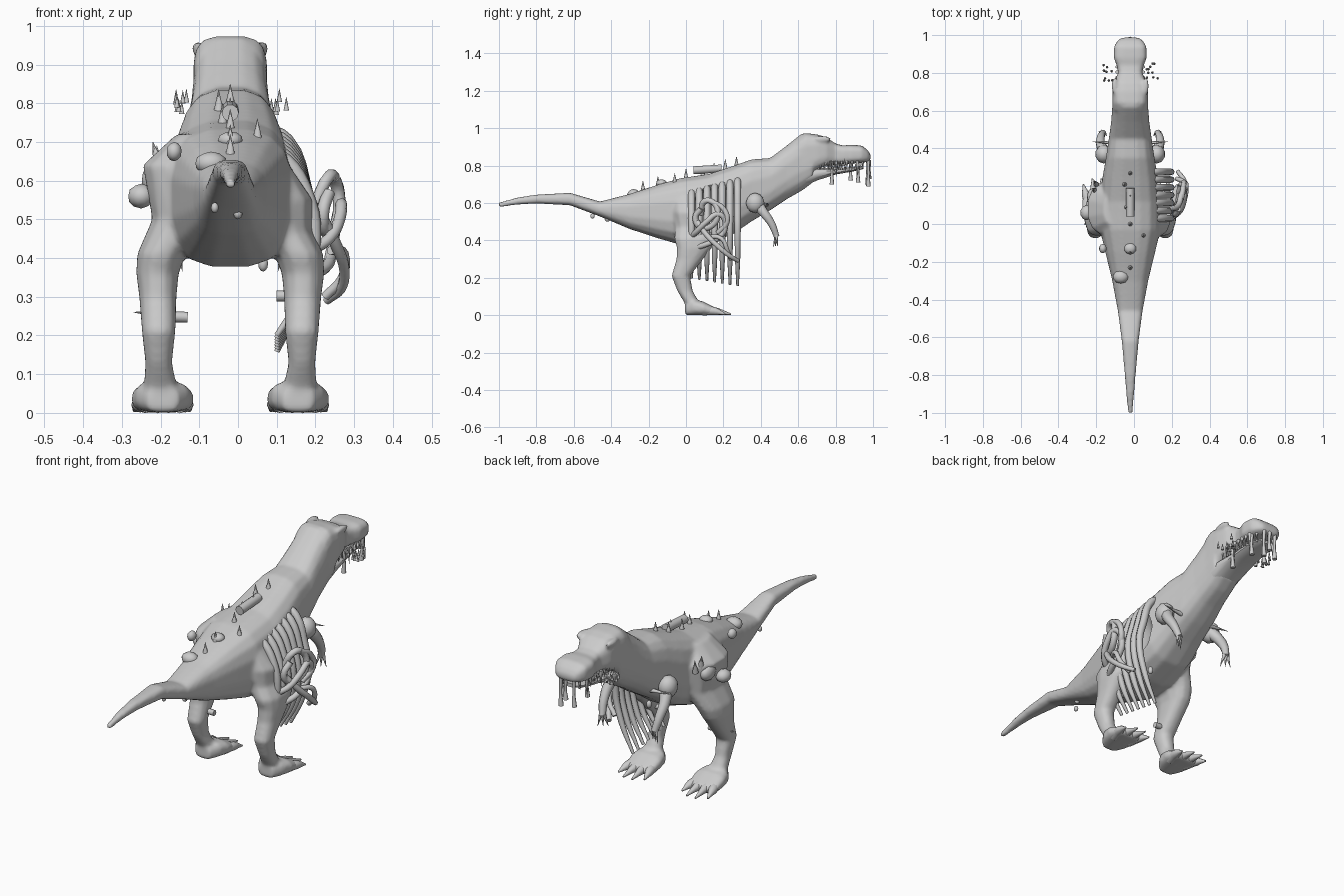
import bpy, bmesh, math, random
from mathutils import Vector

if "Cube" in bpy.data.objects:
    bpy.data.objects.remove(bpy.data.objects["Cube"])

random.seed(4)
CX = -0.02  # the body's middle line
hide = bpy.data.materials.new("grey hide")
hide.diffuse_color = (0.6, 0.6, 0.6, 1)
hide.use_nodes = True
hide.node_tree.nodes["Principled BSDF"].inputs["Base Color"].default_value = hide.diffuse_color


def finish(ob, angle=50):
    ob.data.materials.clear()
    ob.data.materials.append(hide)
    bpy.ops.object.select_all(action='DESELECT')
    ob.select_set(True)
    bpy.context.view_layer.objects.active = ob
    bpy.ops.object.shade_smooth_by_angle(angle=math.radians(angle))
    return ob


def from_bmesh(name, bm):
    bmesh.ops.recalc_face_normals(bm, faces=bm.faces)
    me = bpy.data.meshes.new(name)
    bm.to_mesh(me)
    bm.free()
    ob = bpy.data.objects.new(name, me)
    bpy.context.collection.objects.link(ob)
    return finish(ob)


def loft(name, rings, axis, sides=14, power=0.85):
    """Skin rings of (x, y, z, half width, half depth) laid across an axis."""
    bm = bmesh.new()
    loops = []
    for x, y, z, a, b in rings:
        loop = []
        for i in range(sides):
            t = 2 * math.pi * (i + 0.5) / sides
            c, s = math.cos(t), math.sin(t)
            u = a * math.copysign(abs(c) ** power, c)
            v = b * math.copysign(abs(s) ** power, s)
            loop.append(bm.verts.new((x + u, y, z + v) if axis == 'y' else (x + u, y + v, z)))
        loops.append(loop)
    for p, q in zip(loops, loops[1:]):
        for i in range(sides):
            j = (i + 1) % sides
            bm.faces.new((p[i], p[j], q[j], q[i]))
    bm.faces.new(loops[0])
    bm.faces.new(loops[-1])
    return from_bmesh(name, bm)


def tube(name, points, radii, smooth=True, sides=2):
    """Round tube along points, with one radius or one for each point."""
    cu = bpy.data.curves.new(name, 'CURVE')
    cu.dimensions = '3D'
    cu.bevel_depth = 1
    cu.bevel_resolution = sides
    cu.use_fill_caps = True
    cu.resolution_u = 4
    if not isinstance(radii, (list, tuple)):
        radii = [radii] * len(points)
    sp = cu.splines.new('BEZIER' if smooth else 'POLY')
    pts = sp.bezier_points if smooth else sp.points
    pts.add(len(points) - 1)
    for p, co, r in zip(pts, points, radii):
        p.radius = r
        if smooth:
            p.co = co
            p.handle_left_type = p.handle_right_type = 'AUTO'
        else:
            p.co = (*co, 1)
    ob = bpy.data.objects.new(name, cu)
    bpy.context.collection.objects.link(ob)
    bpy.ops.object.select_all(action='DESELECT')
    ob.select_set(True)
    bpy.context.view_layer.objects.active = ob
    bpy.ops.object.convert(target='MESH')
    return finish(bpy.context.view_layer.objects.active)


def spike(name, base, tip, r):
    return tube(name, [base, tip], [r, r * 0.04], smooth=False)


def lump(name, loc, size):
    bm = bmesh.new()
    bmesh.ops.create_icosphere(bm, subdivisions=2, radius=1)
    for v in bm.verts:
        v.co = Vector(loc) + Vector(size) * v.co
    return from_bmesh(name, bm)


def along(rows, x=CX):
    return [(x, y, (t + b) / 2, w, (t - b) / 2) for y, t, b, w in rows]


# Tail, torso and neck as (y, top, bottom, half width)
body = loft("body", along([
    (-1.0, .603, .577, .012), (-.9, .63, .592, .021), (-.8, .645, .598, .029), (-.62, .655, .588, .045),
    (-.46, .608, .528, .066), (-.3, .65, .46, .096), (-.15, .70, .41, .133), (-.03, .735, .375, .162),
    (.12, .757, .383, .162), (.25, .80, .43, .148), (.35, .835, .50, .13), (.45, .842, .56, .115),
    (.54, .91, .62, .102), (.62, .974, .665, .096), (.68, .967, .71, .094)]), 'y', 16, 0.72)
# Skull, pinched behind the snout
parts = [loft("skull", along([
    (.60, .95, .72, .094), (.64, .975, .74, .096), (.70, .968, .775, .095), (.75, .953, .80, .088),
    (.80, .918, .805, .064), (.84, .908, .808, .072), (.88, .912, .81, .088), (.94, .908, .815, .086),
    (.97, .885, .82, .068), (.987, .86, .83, .045)]), 'y', 16, 0.55)]
loft("lower_jaw", along([
    (.60, .80, .67, .085), (.70, .79, .72, .078), (.80, .785, .752, .066),
    (.90, .795, .77, .06), (.95, .80, .782, .035)]), 'y', 12, 0.8)

# Hips as (z, offset, y, half width, half depth); the right one is lower, below the ribs
hips = {"left": [(.72, .09, .08, .05, .09), (.64, .13, .08, .098, .135), (.50, .13, .07, .073, .135)],
        "right": [(.66, .09, .0, .05, .07), (.55, .13, .04, .085, .11), (.47, .14, .06, .074, .12)]}
for side, tag in ((-1, "left"), (1, "right")):
    def X(d):
        return CX + side * d
    # Leg, from hip to ankle
    parts.append(loft(tag + "_leg", [(X(d), y, z, a, b) for z, d, y, a, b in hips[tag] + [
        (.41, .178, .05, .064, .115), (.36, .188, .045, .056, .095), (.30, .187, .02, .049, .072),
        (.21, .185, -.028, .044, .05), (.13, .185, -.005, .035, .042), (.06, .18, .035, .045, .04)]], 'z', 12))
    # Wedge foot, narrow at the heel
    parts.append(loft(tag + "_foot", along([
        (-.005, .065, .0, .04), (.04, .085, .0, .07), (.09, .075, .0, .082),
        (.14, .05, .0, .078), (.17, .035, .0, .06)], X(.175)), 'y', 12, 0.7))
    # Heavy brow
    parts.append(lump(tag + "_brow", (X(.083), .73, .942), (.016, .05, .018)))
    # Toes with claws
    for k in range(4):
        d = .115 + .04 * k
        end = .21 + .035 * math.sin(math.pi * k / 3)
        tube(tag + "_toe", [(X(.17 + (d - .17) * .7), .09, .026), (X(d), .155, .022),
                            (X(d + (d - .17) * .2), end, .006)], [.027, .021, .004])
    # Small arm, hand and claws
    lump(tag + "_shoulder", (X(.14), .37, .60), (.045, .05, .055))
    tube(tag + "_arm", [(X(.13), .375, .60), (X(.155), .415, .55), (X(.155), .46, .485),
                        (X(.145), .485, .42)], [.035, .026, .021, .016])
    for k in (-1, 0, 1):
        spike(tag + "_finger", (X(.145 + k * .008), .483, .43), (X(.145 + k * .022), .478 + k * .012, .365), .01)
    spike(tag + "_shoulder_thorn", (X(.08), .43, .59), (X(.20), .435, .60), .012)
    # Upper and lower teeth
    for k in range(9):
        y = .72 + .028 * k
        w = .07 if y < .93 else .05
        drop = random.uniform(.03, .05) + (.045 if k in (3, 7) else 0)
        spike(tag + "_tooth", (X(w), y, .825), (X(w + .004), y, .825 - drop), .009)
        spike(tag + "_lower_tooth", (X(w * .85), y - .01, .78), (X(w * .85), y - .01, .815), .006)
    # Little thorns by the cheek
    for k in range(10):
        x, y, z = X(random.uniform(.085, .145)), random.uniform(.75, .86), random.uniform(.765, .805)
        spike(tag + "_cheek_thorn", (x, y, z), (x, y, z + .035), .007)

# Melt skull, hips, legs and feet into one skin, then hollow the right flank
bpy.ops.object.select_all(action='DESELECT')
for ob in parts + [body]:
    ob.select_set(True)
bpy.context.view_layer.objects.active = body
bpy.ops.object.join()
rm = body.modifiers.new("skin", 'REMESH')
rm.mode = 'VOXEL'
rm.voxel_size = 0.009
sm = body.modifiers.new("soften", 'SMOOTH')
sm.factor, sm.iterations = 0.5, 6
wound = lump("wound_cutter", (.18, .16, .58), (.115, .14, .15))
wound.hide_render = True
cut = body.modifiers.new("hollow", 'BOOLEAN')
cut.operation, cut.object = 'DIFFERENCE', wound
bpy.context.view_layer.objects.active = body
for m in ("skin", "soften", "hollow"):
    bpy.ops.object.modifier_apply(modifier=m)
bpy.data.objects.remove(wound)
finish(body, 60)

# Drips hanging from the mouth
for x, y, z in ((-.06, .97, .70), (.01, .975, .69), (.04, .92, .71), (-.07, .88, .72), (.04, .78, .70), (-.02, .98, .73)):
    tube("drip", [(x, y, .83), (x + .003, y, (z + .82) / 2), (x, y, z)], [.009, .007, .012])

# Spikes, warts and barrel along the back
for x, y, z in ((-.02, .27, .80), (-.05, .21, .785), (-.02, .15, .765), (-.04, .09, .75), (-.02, 0, .735),
                (.05, -.06, .71), (-.02, -.15, .695), (-.02, -.23, .67)):
    spike("back_spike", (x, y, z - .01), (x, y, z + .05), .014)
for loc, size in (((-.02, -.13, .705), (.033, .03, .022)), ((-.07, -.28, .645), (.042, .035, .03)),
                  ((-.165, -.13, .675), (.02, .025, .025)), ((-.25, .06, .56), (.035, .04, .032)),
                  ((-.22, .14, .60), (.03, .05, .04)), ((-.06, -.5, .53), (.01, .012, .014)),
                  ((0, -.42, .515), (.012, .015, .015)), ((.065, .2, .385), (.013, .013, .02))):
    lump("wart", loc, size)
spike("hip_thorn", (-.20, .17, .62), (-.22, .19, .70), .02)
spike("hip_thorn", (-.20, .21, .62), (-.21, .23, .69), .015)
tube("back_barrel", [(-.02, .04, .775), (-.02, .19, .785)], .022, smooth=False, sides=3)

# Pegs through the shins
tube("left_shin_peg", [(-.21, .0, .25), (-.13, .0, .247)], .014, smooth=False)
spike("left_shin_thorn", (-.20, .0, .257), (-.27, .0, .26), .012)
tube("right_shin_peg", [(.10, .05, .302), (.16, .05, .302)], .014, smooth=False)

# Exposed ribs on the right flank
for k in range(7):
    y = .03 + .041 * k
    top = .67 + .009 * k
    low = .20 - .007 * k
    tube("rib", [(.06, y, top + .015), (.125, y, top - .02), (.175, y, .57), (.198, y, .46),
                 (.165, y, .30), (.10, y, low)], [.016, .019, .019, .017, .014, .007])

# Loops of gut hanging outside the ribs
tube("gut_loop", [(.20, .08, .54), (.235, .10, .61), (.25, .15, .60), (.262, .17, .54),
                  (.25, .14, .48), (.225, .08, .47), (.22, .05, .52), (.235, .08, .57)], .016)
tube("gut_coil", [(.19, .03, .42), (.235, .06, .45), (.262, .11, .50), (.265, .18, .54),
                  (.25, .21, .47), (.24, .17, .41), (.23, .11, .38), (.20, .05, .36)], .015)
tube("gut_strand", [(.22, .06, .50), (.255, .11, .43), (.275, .17, .37),
                    (.265, .23, .32), (.23, .28, .29)], [.015, .015, .014, .013, .011])
tube("gut_tail", [(.24, .12, .42), (.275, .19, .41), (.27, .22, .35), (.225, .24, .30)], .012)
tube("gut_upper", [(.25, .13, .61), (.262, .20, .57), (.262, .22, .50), (.235, .17, .44)], .014)
